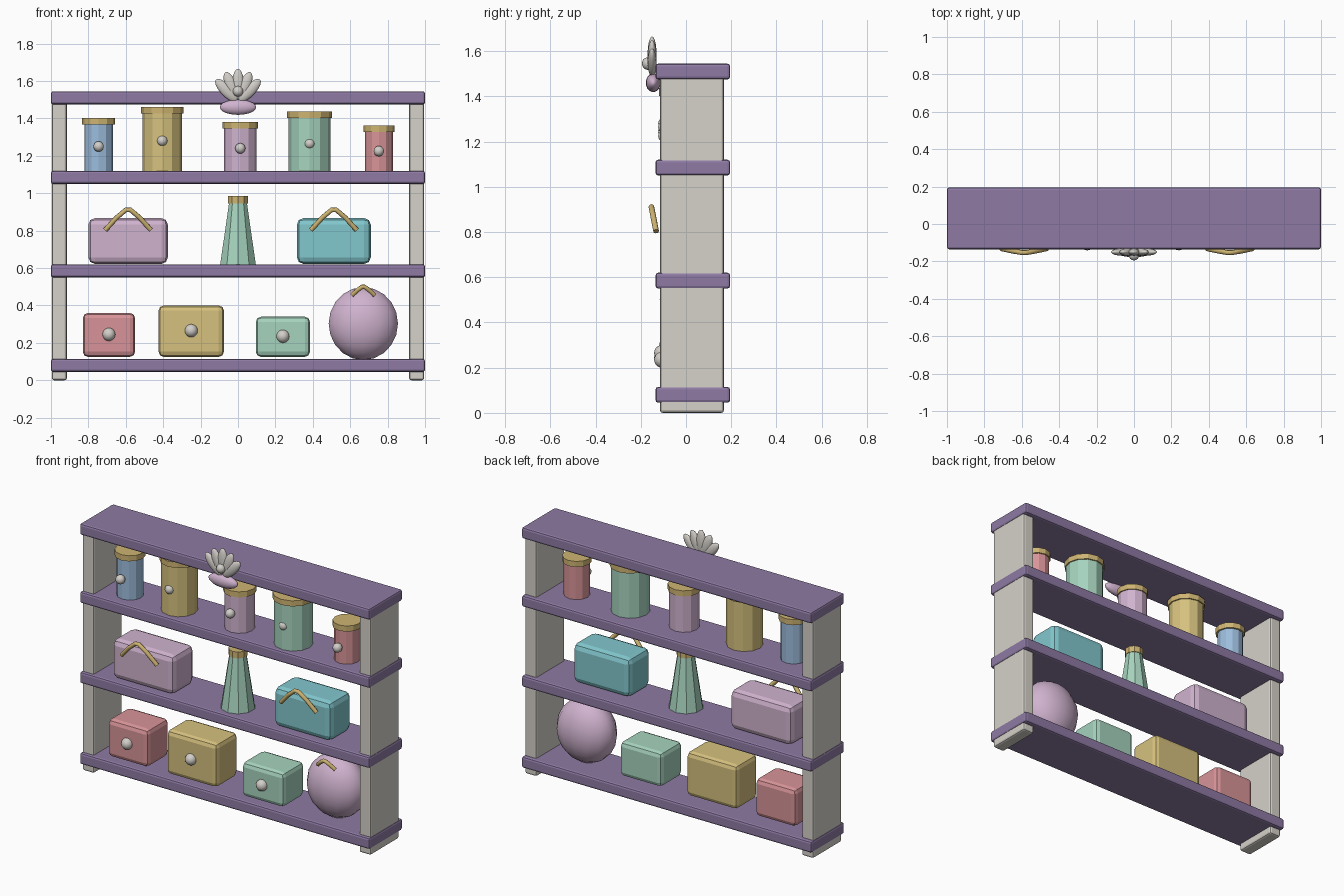
import bpy, math
from mathutils import Matrix

cube = bpy.data.objects.get("Cube")
if cube:
    bpy.data.objects.remove(cube, do_unlink=True)


def material(name, r, g, b):
    rgb = [(c / 255 / 12.92) if c < 11 else ((c / 255 + 0.055) / 1.055) ** 2.4 for c in (r, g, b)]
    m = bpy.data.materials.new(name)
    m.use_nodes = True
    m.diffuse_color = (*rgb, 1)
    bsdf = m.node_tree.nodes["Principled BSDF"]
    bsdf.inputs["Base Color"].default_value = (*rgb, 1)
    bsdf.inputs["Roughness"].default_value = 0.6
    return m


purple = material("shelf purple", 142, 122, 164)
stone = material("warm grey", 214, 210, 202)
gold = material("soft gold", 214, 193, 126)
brass = material("brass", 206, 180, 114)
lilac = material("lilac", 208, 179, 207)
mint = material("mint", 166, 211, 190)
teal = material("teal", 130, 200, 206)
rose = material("rose", 216, 148, 152)
blue = material("pale blue", 156, 188, 220)
pearl = material("pearl", 210, 206, 200)


def finish(name, mat, smooth=False):
    ob = bpy.context.object
    ob.name = name
    ob.data.materials.append(mat)
    if smooth:
        bpy.ops.object.shade_smooth_by_angle(angle=math.radians(40))
    return ob


def box(name, mat, x, y, z, bevel, segments=2):
    """Bevelled box from (low, high) ranges."""
    bpy.ops.mesh.primitive_cube_add(size=1, location=[sum(r) / 2 for r in (x, y, z)])
    ob = finish(name, mat)
    ob.scale = [r[1] - r[0] for r in (x, y, z)]
    bpy.ops.object.transform_apply(location=False, rotation=False)
    mod = ob.modifiers.new("Bevel", "BEVEL")
    mod.width = bevel
    mod.segments = segments
    return ob


def round_part(name, mat, x, z, r1, r2, sides=12):
    """Upright cylinder or cone between two heights."""
    bpy.ops.mesh.primitive_cone_add(vertices=sides, radius1=r1, radius2=r2,
                                    depth=z[1] - z[0], location=(x, 0, sum(z) / 2))
    return finish(name, mat)


def ellipsoid(name, mat, loc, size, segments=14, rings=10, tilt=0):
    bpy.ops.mesh.primitive_uv_sphere_add(segments=segments, ring_count=rings, radius=1,
                                         location=loc, rotation=(0, tilt, 0))
    ob = finish(name, mat, True)
    ob.scale = size
    return ob


def knob(name, x, y, z, r):
    return ellipsoid(name, pearl, (x, y, z), (r, r, r))


def handle(name, x, z, half, rise, y_end, y_top, r):
    """Arched tube leaning forward."""
    cu = bpy.data.curves.new(name, "CURVE")
    cu.dimensions = "3D"
    cu.bevel_depth = r
    cu.bevel_resolution = 2
    cu.use_fill_caps = True
    sp = cu.splines.new("POLY")
    steps = [(-1, 0), (-0.5, 0.62), (-0.1, 1), (0.1, 1), (0.5, 0.62), (1, 0)]
    sp.points.add(len(steps) - 1)
    for p, (u, v) in zip(sp.points, steps):
        p.co = (x + u * half, y_end + v * (y_top - y_end), z + v * rise, 1)
    cu.materials.append(brass)
    ob = bpy.data.objects.new(name, cu)
    bpy.context.collection.objects.link(ob)


# Frame: side panels and four shelves
for side, name in ((-1, "right_panel"), (1, "left_panel")):
    box(name, stone, sorted((side * 0.915, side * 0.995)), (-0.115, 0.168), (0, 1.5), 0.012)
for i, z in enumerate((0.045, 0.55, 1.05, 1.475)):
    box(f"shelf_{i + 1}", purple, (-1, 1), (-0.135, 0.195), (z, z + 0.07), 0.012)

# Top row: lidded jars with knobs
jars = [(-0.745, 0.077, 1.37, 0.088, blue, 1.25), (-0.405, 0.105, 1.43, 0.113, gold, 1.28),
        (0.012, 0.087, 1.35, 0.094, lilac, 1.24), (0.383, 0.112, 1.405, 0.12, mint, 1.265),
        (0.753, 0.075, 1.33, 0.083, rose, 1.225)]
for i, (x, r, top, lid_r, mat, kz) in enumerate(jars):
    round_part(f"jar_{i + 1}", mat, x, (1.12, top), r, r)
    round_part(f"jar_lid_{i + 1}", brass, x, (top - 0.003, top + 0.032), lid_r, lid_r)
    knob(f"jar_knob_{i + 1}", x, -0.095, kz, 0.028)

# Middle row: two bags and a tapered bottle
depth = (-0.105, 0.11)
for name, mat, x in (("lilac_bag", lilac, (-0.8, -0.375)), ("teal_bag", teal, (0.315, 0.71))):
    box(name, mat, x, depth, (0.622, 0.867), 0.035)
    handle(name + "_handle", sum(x) / 2, 0.803, 0.122, 0.108, -0.132, -0.153, 0.013)
round_part("bottle", mint, 0, (0.62, 0.95), 0.1, 0.05, 10)
round_part("bottle_cap", brass, 0, (0.945, 0.985), 0.055, 0.055, 10)

# Bottom row: three boxes and a round purse
boxes = [(rose, -0.83, -0.55, 0.36, 0.245), (gold, -0.425, -0.075, 0.4, 0.265),
         (mint, 0.095, 0.385, 0.34, 0.235)]
for i, (mat, x0, x1, top, kz) in enumerate(boxes):
    box(f"box_{i + 1}", mat, (x0, x1), depth, (0.125, top), 0.028)
    knob(f"box_knob_{i + 1}", (x0 + x1) / 2, -0.106, kz, 0.035)
ellipsoid("round_purse", lilac, (0.67, 0.02, 0.303), (0.19, 0.137, 0.195))
handle("purse_handle", 0.67, 0.455, 0.06, 0.045, -0.085, -0.105, 0.012)

# Shell ornament: cushion, fanned petals and a pearl
ellipsoid("shell_base", lilac, (0, -0.145, 1.46), (0.1, 0.033, 0.041))
for i in range(-2, 3):
    tilt = i * math.radians(22)
    reach = 0.1 - 0.005 * abs(i)
    ellipsoid(f"shell_petal_{i + 3}", pearl,
              (math.sin(tilt) * reach, -0.15, 1.485 + math.cos(tilt) * reach),
              (0.032, 0.02, 0.08), tilt=tilt)
knob("shell_pearl", 0, -0.167, 1.545, 0.028)
